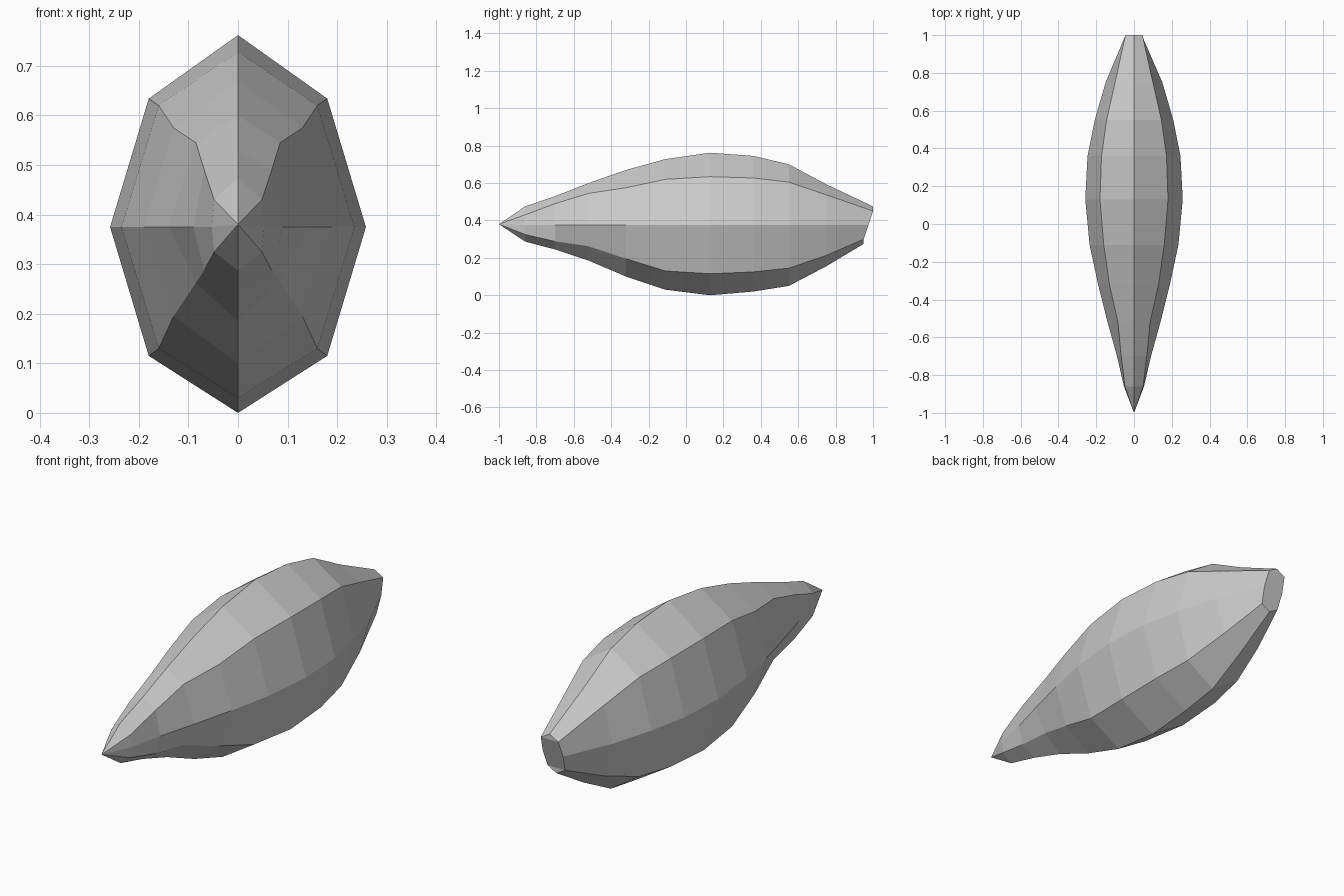
import bpy, bmesh

# Cross-section stations along the body:
# y, top z, upper edge x, upper edge z, side x, lower edge z, bottom z
STATIONS = [
    (-0.86, 0.475, 0.048, 0.43, 0.053, 0.325, 0.287),
    (-0.70, 0.53, 0.068, 0.49, 0.09, 0.288, 0.245),
    (-0.52, 0.60, 0.085, 0.545, 0.14, 0.262, 0.185),
    (-0.32, 0.67, 0.13, 0.575, 0.19, 0.195, 0.10),
    (-0.11, 0.728, 0.16, 0.62, 0.235, 0.13, 0.03),
    (0.13, 0.762, 0.18, 0.634, 0.258, 0.115, 0.0),
    (0.36, 0.745, 0.172, 0.627, 0.246, 0.125, 0.02),
    (0.55, 0.70, 0.145, 0.605, 0.208, 0.145, 0.05),
    (0.75, 0.593, 0.10, 0.537, 0.15, 0.213, 0.155),
    (1.00, 0.475, 0.045, 0.45, 0.052, 0.30, 0.275),
]
MID_Z = 0.375

bm = bmesh.new()


def ring(y, top, ux, uz, sx, lz, bot):
    """Eight-sided section; the tail end slants forward towards the belly."""
    slant = 0.05 if y == 1.0 else 0.0
    half = [(0, top, 0), (ux, uz, 0), (sx, MID_Z, slant / 2),
            (ux, lz, slant), (0, bot, slant)]
    pts = half + [(-x, z, s) for x, z, s in half[3:0:-1]]
    return [bm.verts.new((x, y - s, z)) for x, z, s in pts]


rings = [ring(*s) for s in STATIONS]

# Faceted body walls
for a, b in zip(rings, rings[1:]):
    for i in range(8):
        j = (i + 1) % 8
        bm.faces.new((a[i], a[j], b[j], b[i]))

# Pointed nose
nose = bm.verts.new((0, -1, 0.38))
for i in range(8):
    bm.faces.new((nose, rings[0][(i + 1) % 8], rings[0][i]))

# Tail end cap
t = rings[-1]
for idx in ((0, 1, 7), (7, 1, 2, 6), (6, 2, 3, 5), (5, 3, 4)):
    bm.faces.new([t[i] for i in idx])

bmesh.ops.recalc_face_normals(bm, faces=bm.faces)
mesh = bpy.data.meshes.new("fish_body")
bm.to_mesh(mesh)
bm.free()
bpy.context.collection.objects.link(bpy.data.objects.new("fish_body", mesh))
